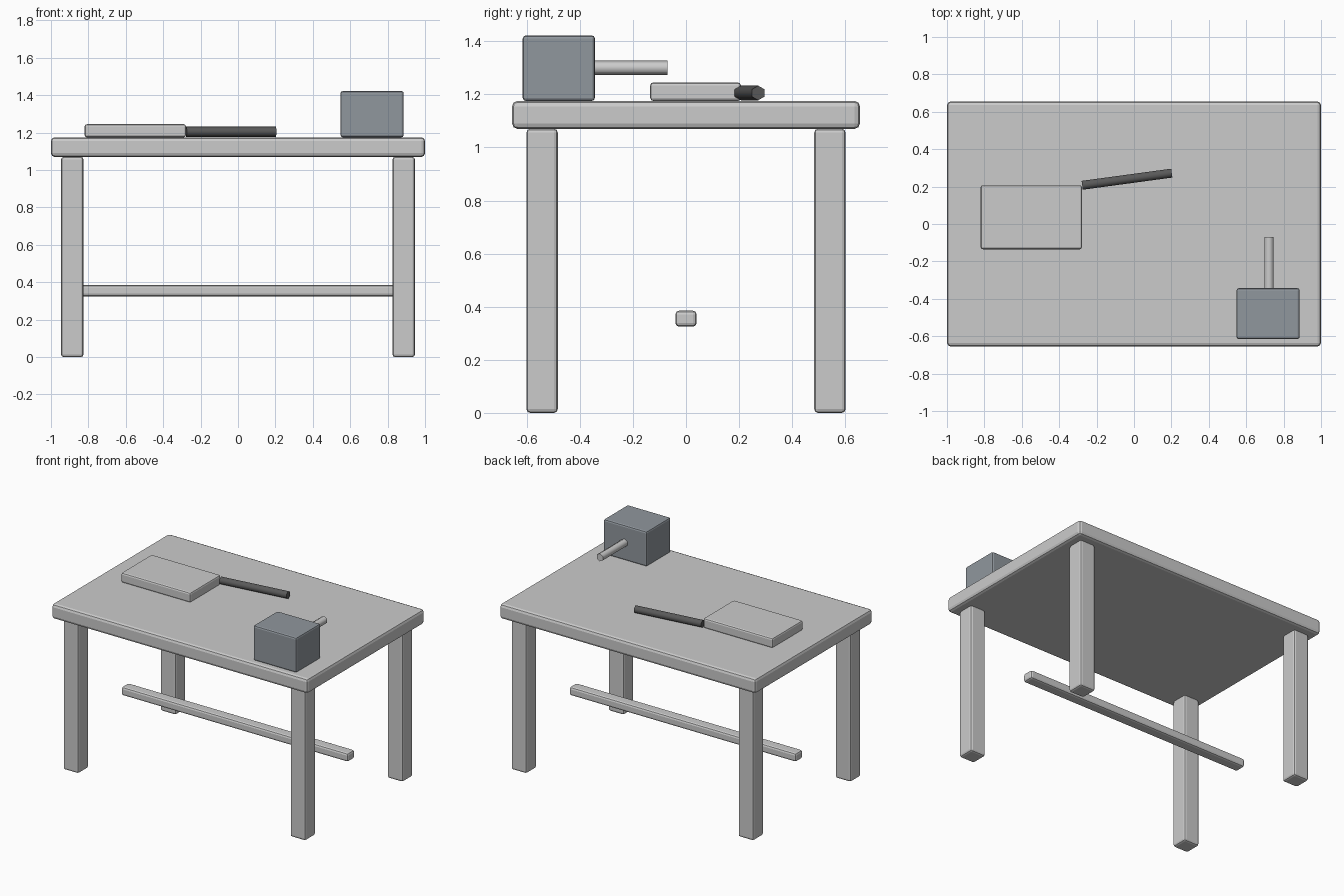
import bpy
from math import radians
from mathutils import Vector

if "Cube" in bpy.data.objects:
    bpy.data.objects.remove(bpy.data.objects["Cube"])


def material(name, rgb):
    m = bpy.data.materials.new(name)
    m.diffuse_color = (*rgb, 1)
    m.use_nodes = True
    m.node_tree.nodes["Principled BSDF"].inputs["Base Color"].default_value = m.diffuse_color
    return m


def block(name, lo, hi, bevel, mat=None, segments=2):
    """Bevelled box between two corners."""
    lo, hi = Vector(lo), Vector(hi)
    bpy.ops.mesh.primitive_cube_add(size=1, location=(lo + hi) / 2)
    ob = bpy.context.object
    ob.name = name
    ob.scale = hi - lo
    bpy.ops.object.transform_apply(location=False, rotation=False, scale=True)
    mod = ob.modifiers.new("bevel", "BEVEL")
    mod.width, mod.segments = bevel, segments
    if mat:
        ob.data.materials.append(mat)
    return ob


def rod(name, a, b, radius, mat=None):
    """Smooth six-sided rod from a to b, with a corner pointing up."""
    a, b = Vector(a), Vector(b)
    d = b - a
    bpy.ops.mesh.primitive_cylinder_add(vertices=6, radius=radius, depth=d.length,
                                        location=(a + b) / 2)
    ob = bpy.context.object
    ob.name = name
    ob.rotation_euler = d.to_track_quat('Z', 'Y').to_euler()
    for p in ob.data.polygons:
        p.use_smooth = len(p.vertices) == 4
    bpy.ops.object.shade_smooth_by_angle(angle=radians(65))
    if mat:
        ob.data.materials.append(mat)
    return ob


iron = material("iron", (0.28, 0.31, 0.34))
dark = material("dark_steel", (0.10, 0.10, 0.10))

# Table
block("tabletop", (-1, -0.655, 1.07), (1, 0.655, 1.175), 0.02)
for sx, side in ((-1, "left"), (1, "right")):
    for sy, end in ((-1, "front"), (1, "back")):
        x, y = sx * 0.886, sy * 0.542
        block(f"{end}_{side}_leg", (x - 0.06, y - 0.059, 0), (x + 0.06, y + 0.059, 1.07), 0.014)
block("stretcher", (-0.885, -0.04, 0.325), (0.885, 0.04, 0.385), 0.014)

# Flat board and the dark rod lying beside it
block("board", (-0.82, -0.135, 1.175), (-0.278, 0.207, 1.245), 0.012)
rod("dark_rod", (-0.277, 0.207, 1.205), (0.202, 0.272, 1.205), 0.0275, dark)

# Vise body with its projecting bar
block("vise_body", (0.548, -0.615, 1.175), (0.886, -0.343, 1.422), 0.012, iron)
rod("vise_bar", (0.722, -0.35, 1.30), (0.722, -0.07, 1.30), 0.0275)
